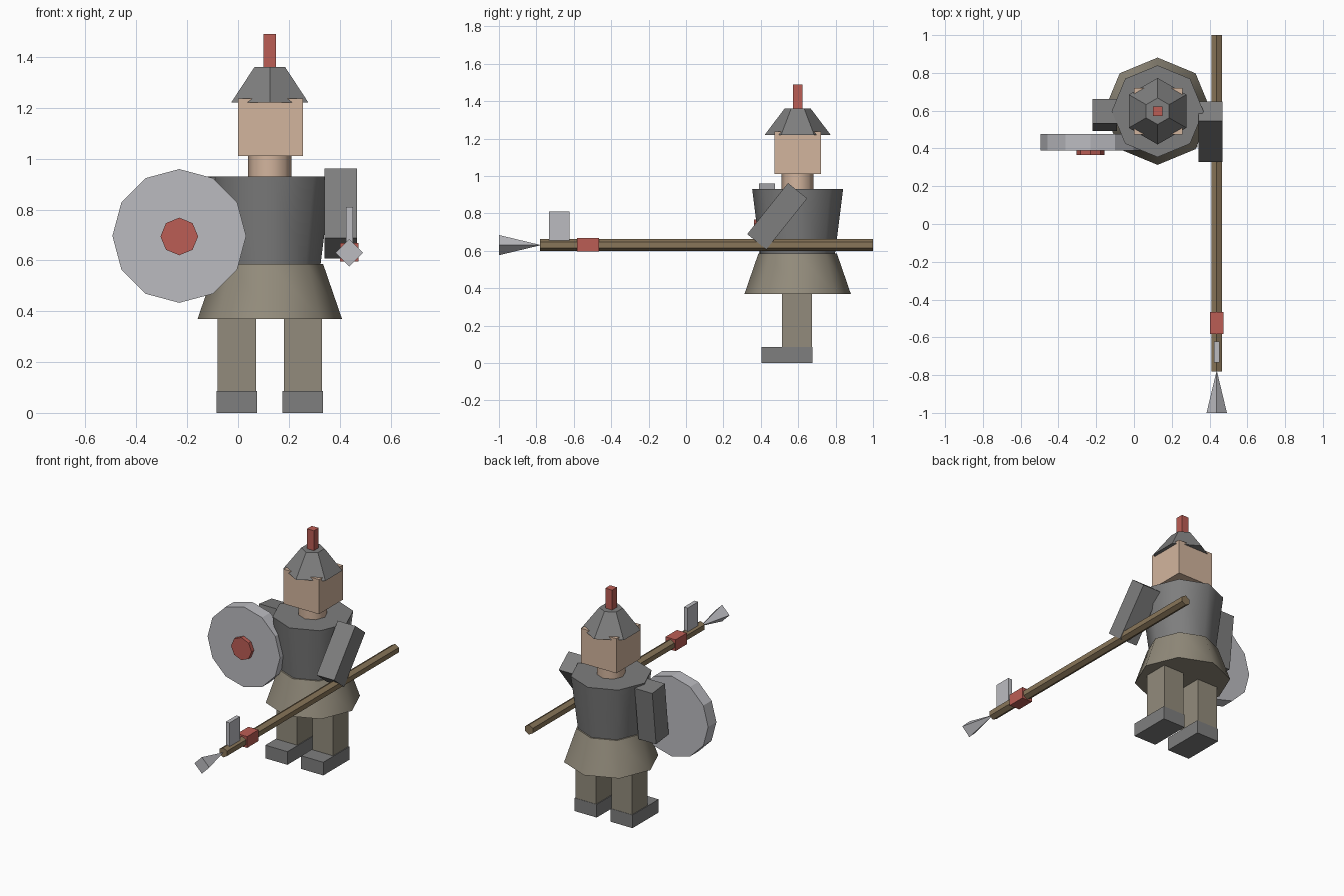
import bpy
from math import radians, sin, cos, pi

if "Cube" in bpy.data.objects:
    bpy.data.objects.remove(bpy.data.objects["Cube"])


def material(name, r, g, b):
    m = bpy.data.materials.new(name)
    m.diffuse_color = (r, g, b, 1)
    m.use_nodes = True
    m.node_tree.nodes["Principled BSDF"].inputs["Base Color"].default_value = m.diffuse_color
    return m


STEEL = material("dark_steel", 0.21, 0.21, 0.21)
LIGHT = material("light_steel", 0.50, 0.50, 0.53)
CLOTH = material("cloth", 0.29, 0.26, 0.20)
SKIN = material("skin", 0.65, 0.46, 0.34)
RED = material("red", 0.50, 0.11, 0.09)
WOOD = material("wood", 0.25, 0.18, 0.10)

CX, CY = 0.125, 0.597   # body axis


def finish(name, mat):
    ob = bpy.context.object
    ob.name = name
    ob.data.materials.append(mat)
    return ob


def box(name, mat, centre, size, tilt=0.0):
    bpy.ops.mesh.primitive_cube_add(size=1, location=centre, rotation=(tilt, 0, 0))
    ob = finish(name, mat)
    ob.scale = size
    bpy.ops.object.transform_apply(location=False, rotation=False, scale=True)
    return ob


def upright(name, mat, sides, r0, r1, z0, z1, smooth=False):
    """Tapered prism on the body axis."""
    bpy.ops.mesh.primitive_cone_add(vertices=sides, radius1=r0, radius2=r1, depth=z1 - z0,
                                    location=(CX, CY, (z0 + z1) / 2))
    finish(name, mat)
    if smooth:
        bpy.ops.object.shade_smooth_by_angle(angle=radians(60))


def lengthwise(name, mat, sides, r_back, r_front, x, z, y_front, y_back):
    """Tapered prism lying along y."""
    bpy.ops.mesh.primitive_cone_add(vertices=sides, radius1=r_back, radius2=r_front,
                                    depth=y_back - y_front, rotation=(pi / 2, 0, 0),
                                    location=(x, (y_front + y_back) / 2, z))
    finish(name, mat)


# Legs and boots
for side, s in (("left", -1), ("right", 1)):
    x = CX + s * 0.13
    box(side + "_leg", CLOTH, (x, 0.593, 0.24), (0.15, 0.16, 0.32))
    box(side + "_boot", STEEL, (x, 0.54, 0.043), (0.16, 0.27, 0.086))

# Body: skirt, torso, neck
upright("skirt", CLOTH, 8, 0.284, 0.21, 0.37, 0.585, True)
upright("torso", STEEL, 8, 0.20, 0.243, 0.585, 0.93, True)
upright("neck", SKIN, 8, 0.086, 0.086, 0.90, 1.02, True)

# Head, helmet and plume
box("head", SKIN, (CX + 0.003, CY, 1.123), (0.255, 0.248, 0.227))
upright("helmet", STEEL, 6, 0.176, 0.07, 1.22, 1.36)
box("plume", RED, (CX, CY, 1.415), (0.05, 0.05, 0.15))

# Arms hang from the shoulders, swung forward
for side, s, swing in (("left", -1, 6.5), ("right", 1, 38.7)):
    a = radians(swing)
    box(side + "_arm", STEEL,
        (CX + s * 0.28, CY - 0.175 * sin(a), 0.921 - 0.175 * cos(a)),
        (0.128, 0.131, 0.35), -a)

# Shield and boss
lengthwise("shield", LIGHT, 12, 0.263, 0.263, -0.231, 0.696, 0.39, 0.476)
lengthwise("shield_boss", RED, 8, 0.074, 0.074, -0.231, 0.694, 0.364, 0.40)

# Polearm
PX, PZ = 0.438, 0.63
lengthwise("pole", WOOD, 6, 0.032, 0.032, PX, PZ, -0.78, 1.0)
lengthwise("pole_tip", LIGHT, 4, 0.0, 0.054, PX, PZ, -1.0, -0.775)
box("pole_blade", LIGHT, (PX, -0.678, 0.725), (0.027, 0.11, 0.17))
box("pole_collar", RED, (PX, -0.524, 0.632), (0.073, 0.118, 0.074))
